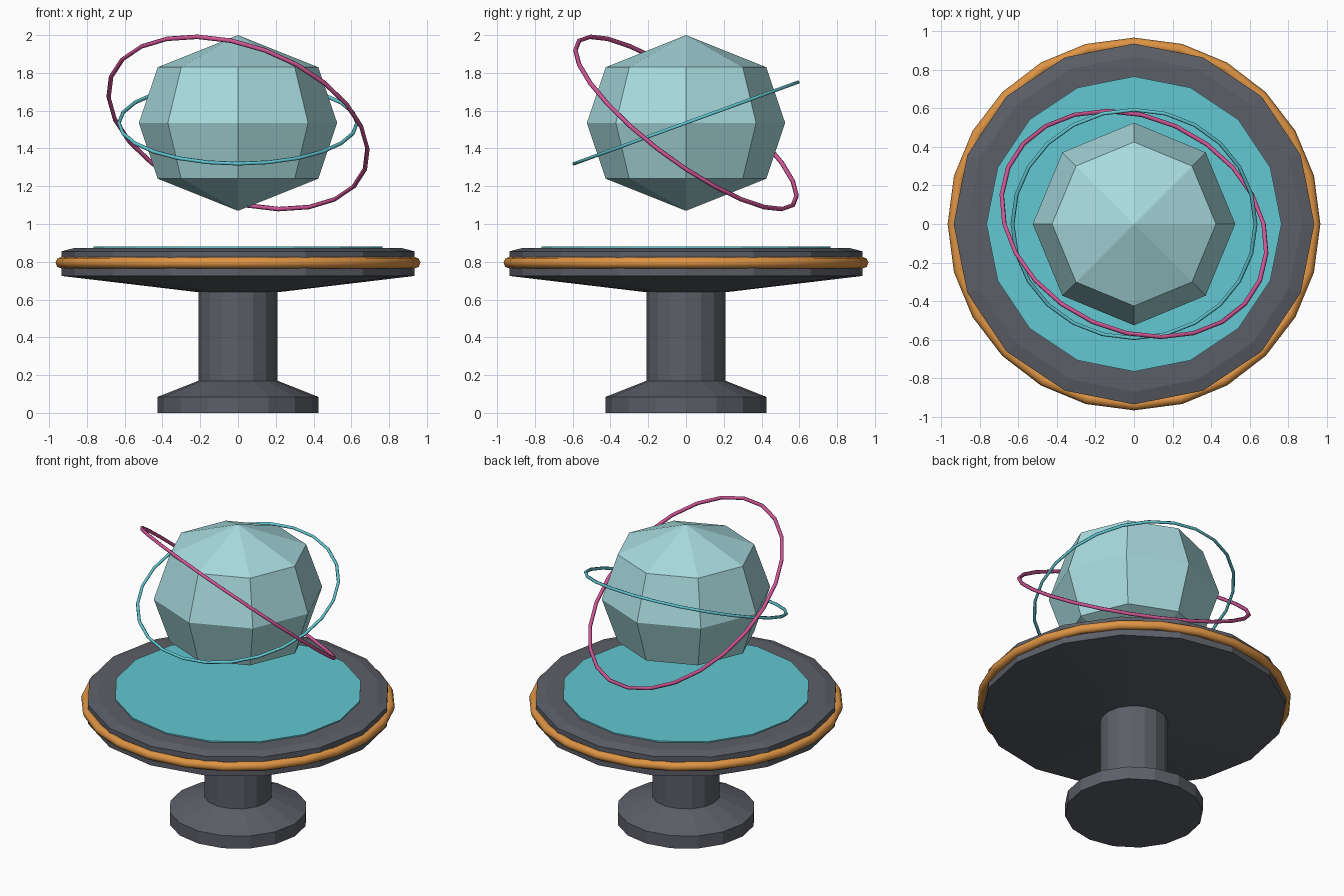
import bpy, bmesh, math
from mathutils import Matrix

if "Cube" in bpy.data.objects:
    bpy.data.objects.remove(bpy.data.objects["Cube"])


def material(name, r, g, b):
    """Flat colour from 0-255 display values."""
    lin = [((c / 255 + 0.055) / 1.055) ** 2.4 for c in (r, g, b)]
    m = bpy.data.materials.new(name)
    m.diffuse_color = (*lin, 1)
    m.use_nodes = True
    m.node_tree.nodes["Principled BSDF"].inputs["Base Color"].default_value = m.diffuse_color
    return m


GREY = material("dark grey", 92, 95, 103)
GOLD = material("gold", 222, 148, 68)
CYAN = material("cyan", 98, 200, 210)
PALE = material("pale aqua", 168, 219, 223)
PINK = material("pink", 208, 86, 150)


def finish(name, bm, mat):
    bmesh.ops.recalc_face_normals(bm, faces=bm.faces)
    mesh = bpy.data.meshes.new(name)
    bm.to_mesh(mesh)
    bm.free()
    mesh.materials.append(mat)
    ob = bpy.data.objects.new(name, mesh)
    bpy.context.collection.objects.link(ob)
    return ob


def lathe(name, profile, sides, mat):
    """Turn a (radius, z) profile about z; radius 0 makes a pole, open ends are capped."""
    bm = bmesh.new()
    rings = []
    for r, z in profile:
        n = 1 if r == 0 else sides
        rings.append([bm.verts.new((r * math.cos(math.tau * i / sides),
                                    r * math.sin(math.tau * i / sides), z))
                      for i in range(n)])
    for a, b in zip(rings, rings[1:]):
        for i in range(sides):
            j = (i + 1) % sides
            quad = [a[i % len(a)], a[j % len(a)], b[j % len(b)], b[i % len(b)]]
            bm.faces.new(list(dict.fromkeys(quad)))
    for ring in (rings[0], rings[-1]):
        if len(ring) > 1:
            bm.faces.new(ring)
    return finish(name, bm, mat)


def hoop(name, major, minor, z, mat, segs=24, tube=6, tilt=(0, 0)):
    """Torus tilted about x, then about y."""
    bm = bmesh.new()
    grid = []
    for i in range(segs):
        a = math.tau * i / segs
        row = []
        for k in range(tube):
            t = math.tau * k / tube
            r = major + minor * math.cos(t)
            row.append(bm.verts.new((r * math.cos(a), r * math.sin(a), minor * math.sin(t))))
        grid.append(row)
    for i in range(segs):
        for k in range(tube):
            p, q, l = grid[i], grid[(i + 1) % segs], (k + 1) % tube
            bm.faces.new((p[k], q[k], q[l], p[l]))
    turn = (Matrix.Translation((0, 0, z))
            @ Matrix.Rotation(math.radians(tilt[1]), 4, 'Y')
            @ Matrix.Rotation(math.radians(tilt[0]), 4, 'X'))
    bmesh.ops.transform(bm, matrix=turn, verts=bm.verts)
    ob = finish(name, bm, mat)
    for f in ob.data.polygons:
        f.use_smooth = True
    return ob


# Pedestal: foot, flared shoulder and column
lathe("pedestal", [(0.425, 0), (0.425, 0.085), (0.21, 0.17), (0.21, 0.66)], 16, GREY)

# Table top with sloping underside and gently bevelled rim
lathe("table_top", [(0.22, 0.64), (0.935, 0.725), (0.935, 0.855), (0.87, 0.872)], 16, GREY)

# Glowing inlay and rim band
lathe("inlay_disc", [(0.765, 0.865), (0.765, 0.88)], 16, CYAN)
hoop("rim_band", 0.936, 0.03, 0.795, GOLD, tube=8)

# Faceted globe
lathe("globe", [(0, 1.07), (0.425, 1.24), (0.525, 1.535), (0.425, 1.83), (0, 2.0)], 8, PALE)

# Orbit rings around the globe
hoop("inner_orbit", 0.63, 0.01, 1.535, CYAN, tilt=(20, 0))
hoop("outer_orbit", 0.715, 0.012, 1.535, PINK, tilt=(-35, 20))
